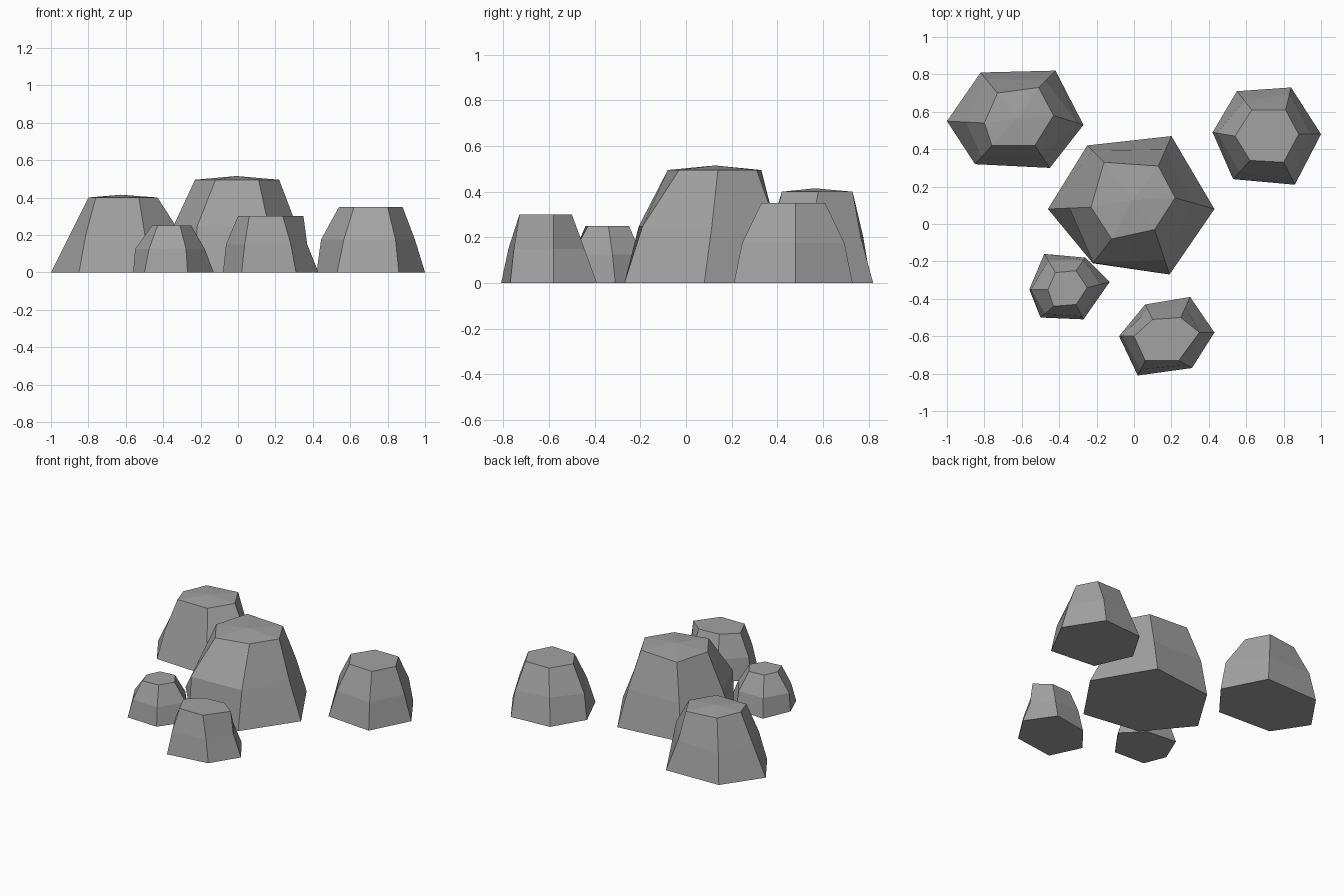
import bpy
import bmesh
from mathutils import Vector

default_cube = bpy.data.objects.get("Cube")
if default_cube:
    bpy.data.objects.remove(default_cube, do_unlink=True)

# Single stone colour
stone = bpy.data.materials.new("stone grey")
stone.use_nodes = True
stone_colour = (0.36, 0.36, 0.36, 1)
stone.diffuse_color = stone_colour
shader = stone.node_tree.nodes["Principled BSDF"]
shader.inputs["Base Color"].default_value = stone_colour
shader.inputs["Roughness"].default_value = 0.9


def add_ring(bm, outline, height):
    """Add one horizontal outline of a rock at the given height."""
    return [bm.verts.new((point[0], point[1], height)) for point in outline]


def bridge(bm, lower, upper):
    """Join two outlines with a band of flat side faces."""
    count = len(lower)
    for i in range(count):
        following = (i + 1) % count
        bm.faces.new((lower[i], lower[following], upper[following], upper[i]))


def build_rock(name, height, peak, base, top, tuck):
    """Loft a six-sided rock; tuck pulls each waist corner from base to top."""
    bm = bmesh.new()
    base = [Vector(point) for point in base]
    top = [Vector(point) for point in top]
    waist = [low.lerp(high, amount) for low, high, amount in zip(base, top, tuck)]

    # Ground outline, irregular waist and crown outline
    ground_ring = add_ring(bm, base, 0)
    waist_ring = add_ring(bm, waist, height / 2)
    crown_ring = add_ring(bm, top, height)
    bridge(bm, ground_ring, waist_ring)
    bridge(bm, waist_ring, crown_ring)

    # Flat underside and a shallow fan over the crown
    bm.faces.new(ground_ring)
    middle = sum(top, Vector((0, 0))) / len(top)
    summit = bm.verts.new((middle.x, middle.y, height + peak))
    for i, corner in enumerate(crown_ring):
        bm.faces.new((corner, crown_ring[(i + 1) % len(crown_ring)], summit))

    bmesh.ops.recalc_face_normals(bm, faces=bm.faces)
    mesh = bpy.data.meshes.new(name)
    bm.to_mesh(mesh)
    bm.free()
    mesh.materials.append(stone)
    rock = bpy.data.objects.new(name, mesh)
    bpy.context.collection.objects.link(rock)
    return rock


# Outlines run clockwise from the corner on the right-hand (-x) side
build_rock(
    "large_centre_rock", height=.495, peak=.02,
    base=[(-.46, .08), (-.25, .42), (.2, .47), (.43, .08), (.19, -.27), (-.22, -.21)],
    top=[(-.23, .09), (-.16, .33), (.13, .31), (.22, .14), (.11, -.03), (-.12, -.08)],
    tuck=[.5, .3, .45, .55, .33, .02])

build_rock(
    "rear_right_rock", height=.4, peak=.015,
    base=[(-1, .55), (-.82, .81), (-.42, .82), (-.27, .53), (-.45, .3), (-.85, .32)],
    top=[(-.8, .54), (-.73, .7), (-.51, .73), (-.43, .58), (-.53, .42), (-.76, .42)],
    tuck=[.5, .3, .6, .2, .6, .4])

build_rock(
    "rear_left_rock", height=.35, peak=0,
    base=[(.42, .49), (.55, .71), (.84, .73), (1, .48), (.86, .21), (.53, .24)],
    top=[(.54, .47), (.63, .61), (.81, .61), (.88, .48), (.8, .33), (.62, .34)],
    tuck=[.2, .5, .3, .45, .3, .4])

build_rock(
    "small_front_right_rock", height=.25, peak=0,
    base=[(-.56, -.35), (-.48, -.16), (-.26, -.18), (-.13, -.31), (-.27, -.51), (-.5, -.5)],
    top=[(-.46, -.35), (-.42, -.26), (-.31, -.25), (-.25, -.34), (-.31, -.43), (-.43, -.44)],
    tuck=[.1, .35, .2, .4, .2, .35])

build_rock(
    "front_left_rock", height=.3, peak=0,
    base=[(-.08, -.6), (.06, -.43), (.3, -.39), (.43, -.58), (.31, -.77), (.02, -.81)],
    top=[(0, -.6), (.1, -.51), (.25, -.5), (.35, -.58), (.24, -.73), (.06, -.73)],
    tuck=[.2, .35, .5, .75, .4, .4])
